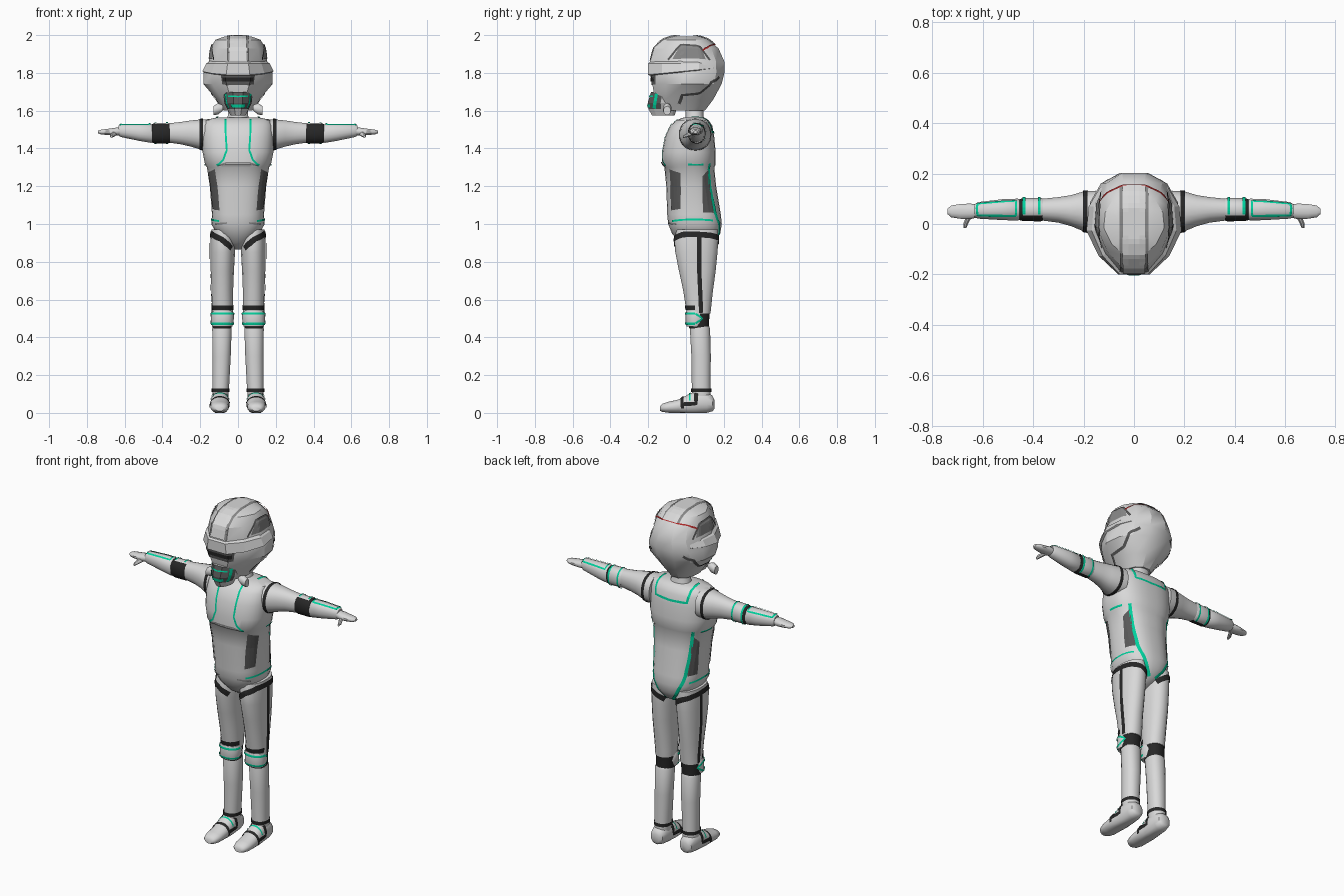
import bpy, bmesh, math
from mathutils import Vector
from mathutils.bvhtree import BVHTree


def material(name, r, g, b):
    m = bpy.data.materials.new(name)
    m.diffuse_color = (r, g, b, 1)
    return m


LIGHT = material("light grey", .69, .69, .69)
GREY = material("mid grey", .25, .25, .25)
DARK = material("dark grey", .10, .10, .10)
BLACK = material("black", .02, .02, .02)
TEAL = material("teal", .0, .64, .34)
RED = material("red", .40, .02, .02)


def finish(name, bm, mats, mirror, smooth):
    me = bpy.data.meshes.new(name)
    bm.to_mesh(me)
    ob = bpy.data.objects.new(name, me)
    bpy.context.collection.objects.link(ob)
    for m in mats:
        me.materials.append(m)
    if smooth:
        bpy.ops.object.select_all(action='DESELECT')
        ob.select_set(True)
        bpy.context.view_layer.objects.active = ob
        bpy.ops.object.shade_smooth_by_angle(angle=math.radians(smooth))
    if mirror:
        ob.modifiers.new("mirror", 'MIRROR').use_mirror_merge = False
    return ob


def superellipse(n, p):
    out = []
    for i in range(n):
        a = 2 * math.pi * (i + .5) / n
        c, s = math.cos(a), math.sin(a)
        out.append((math.copysign(abs(c) ** (2 / p), c), math.copysign(abs(s) ** (2 / p), s)))
    return out


def loft(name, rings, mats, axis='Z', section=None, mirror=True, smooth=40, rule=None, move=None):
    """Skin rings of (position, centre u, centre v, radius u, radius v); returns a surface lookup."""
    sec = section or superellipse(20, 2.2)
    place = {'Z': lambda t, u, v: (u, v, t), 'X': lambda t, u, v: (t, u, v), 'Y': lambda t, u, v: (u, t, v)}[axis]
    bm = bmesh.new()
    loops = [[bm.verts.new(place(t, cu + ru * a, cv + rv * b)) for a, b in sec] for t, cu, cv, ru, rv in rings]
    n = len(sec)
    for lo, hi in zip(loops, loops[1:]):
        for i in range(n):
            bm.faces.new((lo[i], lo[(i + 1) % n], hi[(i + 1) % n], hi[i]))
    bm.faces.new(loops[0][::-1])
    bm.faces.new(loops[-1])
    if move:
        for v in bm.verts:
            v.co = move(v.co)
    bmesh.ops.recalc_face_normals(bm, faces=bm.faces)
    if rule:
        for f in bm.faces:
            f.material_index = rule(f)
    finish(name, bm, mats, mirror, smooth)
    return BVHTree.FromBMesh(bm)


def drape(name, rows, bvh, mat, mirror=True, lift=.004):
    """Lay a grid of points on a surface as a thin painted plate."""
    bm = bmesh.new()
    grid, normals = [], {}
    for row in rows:
        line = []
        for p in row:
            loc, nor, _, _ = bvh.find_nearest(p)
            v = bm.verts.new(loc + nor * lift)
            normals[v] = nor
            line.append(v)
        grid.append(line)
    for r, s in zip(grid, grid[1:]):
        for i in range(len(r) - 1):
            f = bm.faces.new((r[i], r[i + 1], s[i + 1], s[i]))
            f.normal_update()
            if f.normal.dot(normals[r[i]]) < 0:
                f.normal_flip()
    finish(name, bm, [mat], mirror, 0)


def ribbon(name, pts, width, bvh, mat, mirror=True, lift=.004):
    pts = [Vector(p) for p in pts]
    path = []
    for a, b in zip(pts, pts[1:]):
        k = max(1, int((b - a).length / .015))
        path += [a.lerp(b, i / k) for i in range(k)]
    path.append(pts[-1])
    hits = [bvh.find_nearest(p)[:2] for p in path]
    rows = []
    for i, (loc, nor) in enumerate(hits):
        tan = hits[min(i + 1, len(hits) - 1)][0] - hits[max(i - 1, 0)][0]
        side = tan.cross(nor).normalized()
        rows.append([loc + side * width * k / 4 for k in (-2, -1, 0, 1, 2)])
    drape(name, rows, bvh, mat, mirror, lift)


def patch(name, a, b, c, d, bvh, mat, mirror=True, lift=.004):
    a, b, c, d = map(Vector, (a, b, c, d))
    rows = [[a.lerp(b, i / 10).lerp(d.lerp(c, i / 10), j / 10) for i in range(11)] for j in range(11)]
    drape(name, rows, bvh, mat, mirror, lift)


def circle(t, cu, cv, ru, rv, axis='Z', start=0, end=360):
    out = []
    for i in range(25):
        a = math.radians(start + (end - start) * i / 24)
        u, v = cu + ru * math.cos(a), cv + rv * math.sin(a)
        out.append((u, v, t) if axis == 'Z' else (t, u, v) if axis == 'X' else (u, t, v))
    return out


def depth(rows):
    """Turn (z, half width, front y, back y) into loft rings."""
    return [(z, 0, (f + b) / 2, w, (b - f) / 2) for z, w, f, b in rows]


# Torso with chest step and pointed pelvis
torso = loft("torso", depth([
    (.865, .02, .02, .09), (.90, .06, -.035, .15), (.95, .115, -.075, .182), (1.0, .142, -.095, .19),
    (1.05, .138, -.1, .185), (1.2, .15, -.105, .16), (1.30, .165, -.115, .15), (1.315, .175, -.128, .158),
    (1.38, .188, -.127, .158), (1.46, .19, -.112, .15), (1.52, .185, -.085, .14), (1.55, .172, -.05, .12),
    (1.565, .11, -.01, .095)]), [LIGHT], section=superellipse(32, 2.5), mirror=False)
ribbon("chest_line", [(.065, -.04, 1.55), (.065, -.12, 1.46), (.06, -.13, 1.39), (.08, -.13, 1.34), (.115, -.11, 1.305)],
       .010, torso, TEAL)
ribbon("chest_side_line", [(.18, .01, 1.312), (.18, .10, 1.312)], .010, torso, TEAL)
ribbon("chest_edge", [(0, -.13, 1.325), (.06, -.13, 1.325), (.11, -.11, 1.305)], .008, torso, GREY)
ribbon("collar_line", [(.11, .03, 1.57), (.11, .11, 1.55), (.105, .15, 1.49), (0, .16, 1.485)], .013, torso, TEAL)
ribbon("waist_line", [(.11, -.085, 1.015), (.14, -.03, 1.022), (.15, .05, 1.025), (.13, .15, 1.02)], .010, torso, TEAL)
ribbon("back_line", [(.135, .125, 1.32), (.125, .135, 1.2), (.115, .165, 1.06), (.07, .18, .97), (.02, .15, .90)],
       .018, torso, TEAL)
patch("front_flank_panel", (.108, -.095, 1.07), (.14, -.03, 1.08), (.16, -.03, 1.27), (.125, -.09, 1.29), torso, DARK)
patch("rear_flank_panel", (.14, .09, 1.06), (.12, .155, 1.06), (.13, .12, 1.29), (.16, .09, 1.25), torso, DARK)
ribbon("pelvis_line", [(.135, -.06, 1.0), (.06, -.10, 1.005)], .008, torso, GREY)

# Neck
loft("neck", [(1.53, 0, .05, .075, .06), (1.57, 0, .045, .055, .048), (1.66, 0, .045, .05, .045)], [LIGHT], mirror=False)

# Faceted helmet
half = [(.33, -1), (.74, -.62), (1, -.1), (.95, .4), (.72, .78), (.3, 1)]
FACET = half + [(-x, y) for x, y in reversed(half)]
head = loft("helmet", depth([
    (1.60, .075, -.13, .10), (1.66, .115, -.165, .145), (1.74, .182, -.178, .188), (1.80, .183, -.185, .203),
    (1.86, .155, -.19, .203), (1.93, .145, -.172, .172), (1.975, .12, -.125, .12), (1.993, .07, -.07, .07)]),
    [LIGHT], section=FACET, mirror=False, smooth=28)
loft("brow_band", depth([(1.785, .178, -.192, .18), (1.79, .189, -.20, .185), (1.85, .168, -.20, .185),
                         (1.862, .15, -.185, .17)]), [LIGHT], section=FACET, mirror=False, smooth=0,
     move=lambda c: Vector((c.x, c.y, c.z + (.04 * (c.y + .2) / .4 if c.z < 1.82 else 0))))
CREST = [(0, -.19, 1.865), (0, -.17, 1.93), (0, -.12, 1.975), (0, 0, 1.993), (0, .11, 1.975), (0, .15, 1.95)]
ribbon("crest_border", CREST, .115, head, GREY, False)
ribbon("crest", CREST, .088, head, LIGHT, False, .007)
ribbon("rear_red_line", [(0, .155, 1.955), (.05, .155, 1.955), (.11, .125, 1.945), (.14, .09, 1.92)], .008, head, RED,
       lift=.006)
patch("temple_panel", (.155, -.08, 1.875), (.15, .11, 1.875), (.135, .08, 1.94), (.135, -.03, 1.945), head, GREY)
ribbon("temple_rim", [(.14, -.10, 1.87), (.14, -.03, 1.95), (.14, .07, 1.945), (.14, .13, 1.87)], .011, head, DARK,
       lift=.006)
ribbon("jaw_seam", [(.11, -.04, 1.63), (.14, -.02, 1.68), (.14, .08, 1.69), (.14, .13, 1.75), (.10, .17, 1.78)],
       .016, head, DARK)
patch("visor", (-.10, -.18, 1.735), (.10, -.18, 1.735), (.11, -.18, 1.79), (-.11, -.18, 1.79), head, DARK, False)
ribbon("visor_slit", [(-.09, -.18, 1.765), (.09, -.18, 1.765)], .022, head, BLACK, False, .007)

# Breathing mask: dark grille, light chin, teal trim
mask = loft("mask", depth([(1.575, .04, -.18, -.06), (1.608, .056, -.198, -.05), (1.64, .072, -.203, -.05),
                           (1.70, .08, -.185, -.05)]), [LIGHT, DARK], section=FACET, mirror=False, smooth=0,
            rule=lambda f: int(f.calc_center_median().z > 1.61 and f.calc_center_median().y < -.14))
ribbon("mask_line", [(0, -.2, 1.625), (.045, -.2, 1.625)], .016, mask, TEAL)
ribbon("mask_top_line", [(0, -.2, 1.675), (.05, -.17, 1.675)], .007, mask, TEAL)
ribbon("mask_side_line", [(.052, -.17, 1.61), (.067, -.165, 1.65), (.072, -.16, 1.69)], .018, mask, TEAL)
loft("jaw_filter", [(.08, -.10, 1.615, .014, .014), (.105, -.10, 1.61, .024, .03), (.13, -.10, 1.60, .02, .024)],
     [LIGHT], 'X', superellipse(10, 2))

# Arms held out sideways
arm = loft("upper_arm", [(.15, .048, 1.473, .085, .083), (.20, .05, 1.474, .08, .08), (.25, .053, 1.479, .062, .07),
                         (.30, .056, 1.481, .051, .06), (.37, .057, 1.482, .043, .051)], [LIGHT], 'X')
ribbon("shoulder_ring", circle(.193, .05, 1.474, .08, .08, 'X'), .018, arm, BLACK)


def elbow_paint(f):
    # Light pad over the top and back, black on the front crease
    c = f.calc_center_median()
    return int(.365 < c.x < .445 and (f.normal.y > .05 or (f.normal.z > .7 and f.normal.y > -.6)))


elbow = loft("elbow", [(.36, .057, 1.481, .044, .052), (.37, .057, 1.481, .047, .055), (.44, .057, 1.48, .046, .054),
                       (.455, .057, 1.48, .042, .05)], [BLACK, LIGHT], 'X', rule=elbow_paint)
for x in (.376, .436):
    ribbon("elbow_line", circle(x, .057, 1.48, .046, .054, 'X', -80, 112), .010, elbow, TEAL)
fore = loft("forearm", [(.45, .057, 1.479, .038, .045), (.46, .057, 1.48, .044, .051), (.52, .057, 1.485, .042, .046),
                        (.62, .054, 1.494, .033, .034), (.632, .053, 1.494, .026, .026)], [LIGHT], 'X')
ribbon("forearm_line", [(.468, .03, 1.53), (.62, .033, 1.526), (.62, .08, 1.52), (.468, .092, 1.52), (.468, .03, 1.53)],
       .009, fore, TEAL)
loft("hand", [(.61, .052, 1.492, .024, .022), (.65, .05, 1.489, .032, .021), (.69, .05, 1.487, .03, .017),
              (.725, .05, 1.487, .024, .013), (.74, .05, 1.487, .011, .007)], [LIGHT], 'X', superellipse(12, 2.2))
loft("thumb", [(-.015, .67, 1.462, .006, .007), (0, .668, 1.468, .01, .011), (.04, .65, 1.482, .014, .014)],
     [LIGHT], 'Y', superellipse(8, 2))

# Thighs, with black hip band, outer stripe and knee crease
thigh = loft("thigh", [(.97, .08, .06, .062, .11), (.92, .08, .055, .066, .118), (.85, .081, .055, .066, .113),
                       (.75, .083, .06, .062, .098), (.65, .083, .064, .058, .08), (.56, .081, .066, .056, .068),
                       (.525, .082, .068, .055, .062)], [LIGHT])
ribbon("hip_band", [(.03, .15, .885), (.09, .18, .925), (.14, .13, .94), (.15, .06, .945), (.14, -.02, .945),
                    (.09, -.07, .92), (.045, -.055, .885), (.03, -.04, .87)], .03, thigh, BLACK)
ribbon("thigh_stripe", [(.15, .07, .93), (.15, .07, .75), (.14, .08, .53)], .022, thigh, BLACK)
ribbon("knee_crease", circle(.557, .081, .066, .056, .068, 'Z', -165, -15), .026, thigh, BLACK)

# Knees
loft("knee_joint", [(.448, .085, .07, .05, .053), (.47, .084, .066, .053, .056), (.53, .082, .066, .054, .06)], [BLACK])
pad = loft("knee_pad", [(.458, .084, .045, .054, .042), (.475, .083, .048, .059, .05), (.50, .082, .052, .061, .054),
                        (.525, .082, .048, .06, .05), (.54, .082, .045, .055, .043)], [LIGHT])
for z in (.472, .526):
    ribbon("knee_line", circle(z, .083, .048, .06, .05, 'Z', -180, 0), .011, pad, TEAL)
ribbon("knee_side_line", [(.15, .05, .526), (.14, .09, .50), (.15, .05, .472)], .010, pad, TEAL)

# Shins
shin = loft("shin", [(.458, .085, .073, .049, .05), (.447, .085, .074, .052, .054), (.3, .087, .08, .049, .052),
                     (.15, .091, .08, .045, .05), (.07, .093, .082, .042, .05)], [LIGHT])
ribbon("ankle_band", circle(.12, .091, .08, .045, .05), .020, shin, BLACK)

# Feet, flat underneath
foot = loft("foot", [(.15, .095, .045, .022, .025), (.14, .095, .05, .038, .042), (.11, .095, .055, .047, .055),
                     (.05, .095, .055, .048, .062), (.01, .096, .045, .049, .052), (-.04, .097, .035, .05, .036),
                     (-.09, .097, .03, .048, .03), (-.125, .097, .027, .038, .022), (-.137, .097, .022, .022, .012)],
            [LIGHT], 'Y', move=lambda c: Vector((c.x, c.y, max(c.z, 0))))
ribbon("foot_band", circle(-.02, .096, .04, .05, .045, 'Y', -20, 200), .016, foot, BLACK)
for x in (.145, .045):
    ribbon("foot_strap", [(x, .055, .12), (x, .052, .05), (x, -.02, .045)], .020, foot, BLACK)
ribbon("instep_line", circle(.02, .096, .05, .05, .055, 'Y', 15, 165), .009, foot, TEAL)
